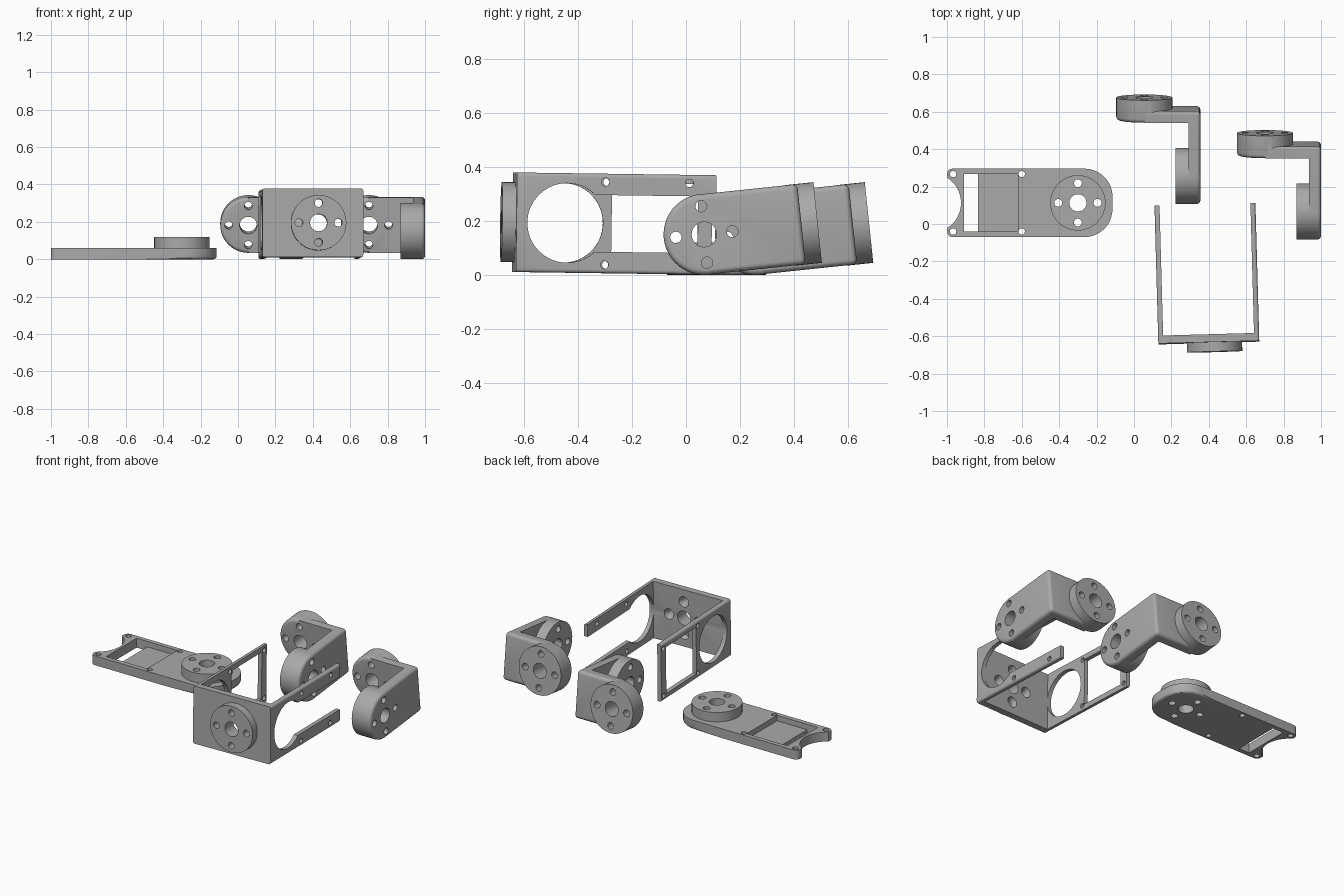
import bpy, bmesh, math
from mathutils import Matrix, Vector

if "Cube" in bpy.data.objects:
    bpy.data.objects.remove(bpy.data.objects["Cube"])

grey = bpy.data.materials.new("mid grey")
grey.diffuse_color = (0.4, 0.4, 0.4, 1)
grey.use_nodes = True
grey.node_tree.nodes["Principled BSDF"].inputs["Base Color"].default_value = grey.diffuse_color

TURN = {'X': Matrix.Rotation(math.pi / 2, 4, 'Y'),
        'Y': Matrix.Rotation(-math.pi / 2, 4, 'X'),
        'Z': Matrix.Identity(4)}
DIRS = {'X': Vector((1, 0, 0)), 'Y': Vector((0, 1, 0)), 'Z': Vector((0, 0, 1))}


def finish(bm, name):
    bmesh.ops.recalc_face_normals(bm, faces=bm.faces)
    me = bpy.data.meshes.new(name)
    bm.to_mesh(me)
    bm.free()
    me.materials.append(grey)
    ob = bpy.data.objects.new(name, me)
    bpy.context.collection.objects.link(ob)
    return ob


def round_edges(bm, rule, radius, segs=5):
    """Bevel every edge for which rule(midpoint, direction) holds."""
    es = [e for e in bm.edges if rule((e.verts[0].co + e.verts[1].co) / 2,
                                      (e.verts[1].co - e.verts[0].co).normalized())]
    bmesh.ops.bevel(bm, geom=es, offset=radius, segments=segs, profile=0.5,
                    affect='EDGES', clamp_overlap=True)


def box_bm(lo, hi):
    bm = bmesh.new()
    lo, hi = Vector(lo), Vector(hi)
    bmesh.ops.create_cube(bm, size=1, matrix=Matrix.Translation((lo + hi) / 2)
                          @ Matrix.Diagonal((*(hi - lo), 1)))
    return bm


def box(lo, hi):
    return finish(box_bm(lo, hi), "block")


def cyl(axis, centre, r, a, b, r2=None, segs=48, soft=None):
    """Cylinder along axis from offset a to b; soft = offset of a rounded rim."""
    bm = bmesh.new()
    d = DIRS[axis]
    c = Vector(centre)
    bmesh.ops.create_cone(bm, cap_ends=True, segments=segs, radius1=r,
                          radius2=r if r2 is None else r2, depth=b - a,
                          matrix=Matrix.Translation(c + d * (a + b) / 2) @ TURN[axis])
    if soft is not None:
        round_edges(bm, lambda m, e: abs((m - c).dot(d) - soft) < 1e-4, 0.02, 4)
    return finish(bm, "cylinder")


def combine(ob, other, op='DIFFERENCE'):
    mod = ob.modifiers.new("cut", 'BOOLEAN')
    mod.operation, mod.solver, mod.object = op, 'EXACT', other
    bpy.context.view_layer.objects.active = ob
    bpy.ops.object.modifier_apply(modifier=mod.name)
    bpy.data.objects.remove(other)


def horn_holes(ob, axis, centre, a, b):
    """Centre bore and four screw holes."""
    c = Vector(centre)
    combine(ob, cyl(axis, c, 0.046, a, b))
    u, v = [DIRS[k] for k in 'XYZ' if k != axis]
    for p in (u, -u, v, -v):
        combine(ob, cyl(axis, c + p * 0.105, 0.021, a, b, segs=24))


def smooth(ob):
    bpy.ops.object.select_all(action='DESELECT')
    ob.select_set(True)
    bpy.context.view_layer.objects.active = ob
    bpy.ops.object.shade_smooth_by_angle(angle=math.radians(30))


# ---- flat arm plate with servo pocket and round horn seat
bm = box_bm((-1, -0.07, 0), (-0.115, 0.296, 0.06))
round_edges(bm, lambda m, e: abs(e.z) > 0.9 and m.x > -0.5, 0.15, 12)
round_edges(bm, lambda m, e: abs(e.z) > 0.9 and m.x < -0.9, 0.03, 5)
round_edges(bm, lambda m, e: m.z < 1e-4 and m.x > -0.264, 0.015, 3)
arm = finish(bm, "arm_plate")
combine(arm, cyl('Z', (-0.3, 0.113, 0), 0.148, 0.03, 0.12), 'UNION')
combine(arm, cyl('Z', (-1.085, 0.113, 0), 0.16, -0.1, 0.2, segs=64))
combine(arm, box((-0.91, -0.04, -0.1), (-0.835, 0.268, 0.2)))
combine(arm, box((-0.84, -0.04, 0.025), (-0.62, 0.268, 0.2)))
for x in (-0.967, -0.6):
    for y in (-0.04, 0.267):
        combine(arm, cyl('Z', (x, y, 0), 0.017, -0.1, 0.2, segs=20))
horn_holes(arm, 'Z', (-0.3, 0.113, 0), -0.1, 0.3)
smooth(arm)

# ---- U bracket: back plate, closed frame on one side, open fork on the other
bm = box_bm((-0.27, 0, -0.184), (0.27, 0.737, 0.184))
round_edges(bm, lambda m, e: abs(e.y) > 0.9, 0.012, 3)
fork = finish(bm, "servo_bracket")
combine(fork, box((-0.243, 0.042, -0.3), (0.243, 0.9, 0.3)))
horn = (0.03, 0, 0)
combine(fork, cyl('Y', horn, 0.148, -0.05, 0.02), 'UNION')
horn_holes(fork, 'Y', horn, -0.1, 0.1)
for dx, dz in ((0.105, 0), (-0.105, 0), (0, 0.105), (0, -0.105)):  # countersinks
    combine(fork, cyl('Y', (0.03 + dx, 0, dz), 0.02, 0.01, 0.05, r2=0.037, segs=24))
combine(fork, cyl('X', (0, 0.187, 0), 0.147, -0.4, 0.4, segs=64))
combine(fork, box((0.2, 0.2, -0.105), (0.4, 0.9, 0.105)))
combine(fork, box((-0.4, 0.366, -0.15), (-0.2, 0.685, 0.15)))
for z in (-0.153, 0.153):
    for y, a, b in ((0.327, 0.2, 0.4), (0.637, 0.2, 0.4),
                    (0.348, -0.4, -0.2), (0.712, -0.4, -0.2)):
        combine(fork, cyl('X', (0, y, z), 0.015, a, b, segs=20))
fork.matrix_world = (Matrix.Translation((0.4, -0.634, 0.195))
                     @ Matrix.Rotation(math.radians(1.6), 4, 'Z')
                     @ Matrix.Rotation(math.radians(-0.8), 4, 'X'))
smooth(fork)

# ---- L-shaped joint links: two arms, each ending in a round horn seat
bm = bmesh.new()
outline = [(0, 0.30), (0.236, 0.30), (0.236, 0), (0.3, 0), (0.3, 0.362), (0, 0.362)]
face = bm.faces.new([bm.verts.new((x, y, -0.149)) for x, y in outline])
out = bmesh.ops.extrude_face_region(bm, geom=[face])
bmesh.ops.translate(bm, vec=(0, 0, 0.298),
                    verts=[g for g in out['geom'] if isinstance(g, bmesh.types.BMVert)])
bmesh.ops.recalc_face_normals(bm, faces=bm.faces)
round_edges(bm, lambda m, e: (m.x > 0.29 and m.y > 0.01) or (m.y > 0.36 and m.x > 0.01),
            0.02, 4)
link = finish(bm, "joint_link_left")
end_a, end_b = (0, 0, 0), (0, 0, 0)
combine(link, cyl('X', end_a, 0.15, 0.168, 0.3, soft=0.3), 'UNION')
combine(link, cyl('Y', end_b, 0.15, 0.3, 0.422, soft=0.3), 'UNION')
horn_holes(link, 'X', end_a, 0.15, 0.4)
horn_holes(link, 'Y', end_b, 0.25, 0.5)
tilt = Matrix.Rotation(math.radians(6), 4, 'X')
smooth(link)
twin = link.copy()
twin.data = link.data.copy()
twin.name = "joint_link_right"
bpy.context.collection.objects.link(twin)
link.matrix_world = Matrix.Translation((0.055, 0.257, 0.15)) @ tilt
twin.matrix_world = Matrix.Translation((0.7, 0.067, 0.15)) @ tilt
